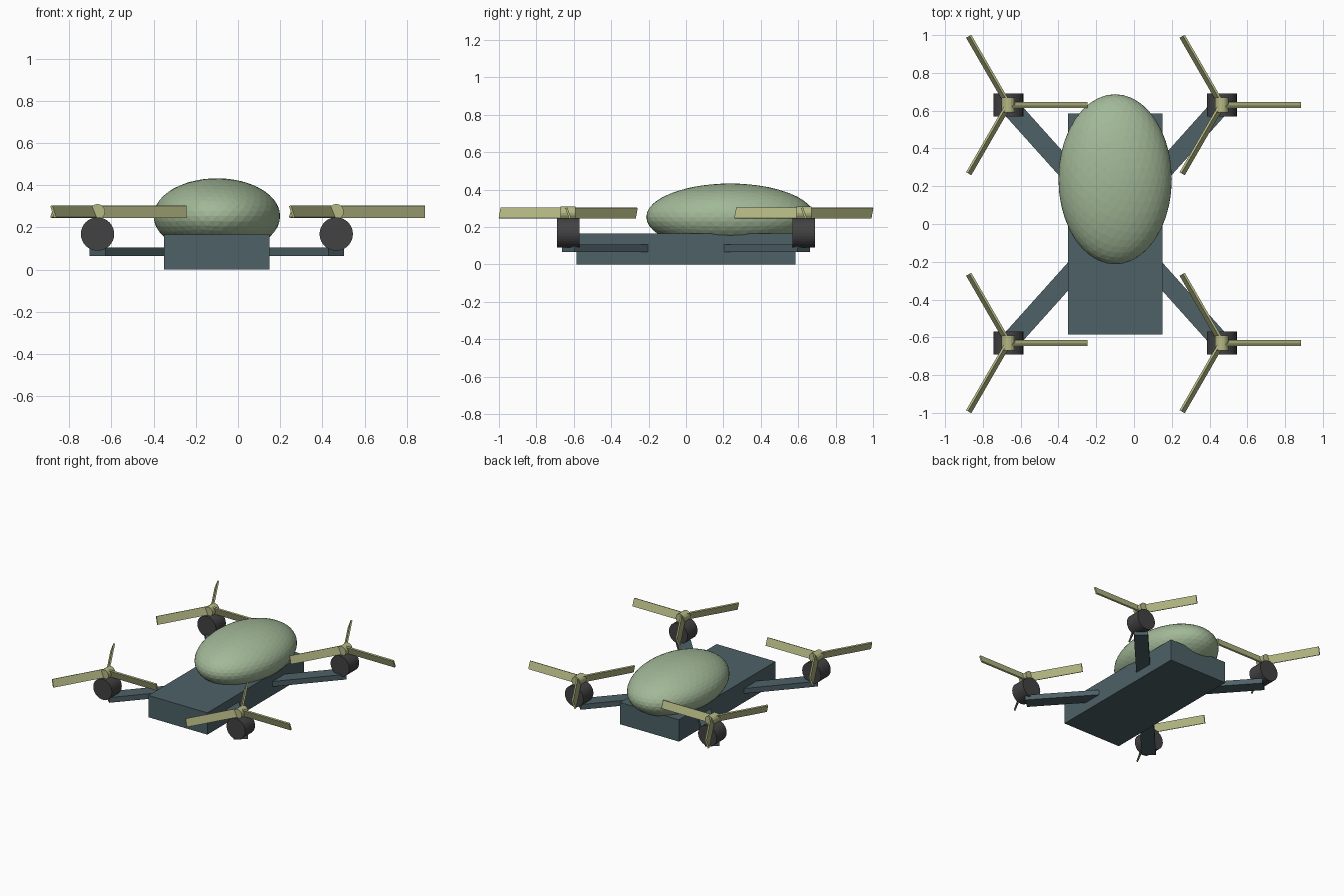
import bpy, bmesh
from math import radians, atan2, hypot
from mathutils import Matrix, Vector

if "Cube" in bpy.data.objects:
    bpy.data.objects.remove(bpy.data.objects["Cube"])

CX = -0.10                      # body centre line
MX, MY = 0.565, 0.63            # motor offsets from body centre


def material(name, rgb):
    m = bpy.data.materials.new(name)
    m.diffuse_color = (*rgb, 1)
    m.use_nodes = True
    m.node_tree.nodes["Principled BSDF"].inputs["Base Color"].default_value = m.diffuse_color
    return m


FRAME = material("frame_slate", (0.075, 0.12, 0.135))
CANOPY = material("canopy_green", (0.36, 0.48, 0.31))
MOTOR = material("motor_grey", (0.055, 0.055, 0.055))
BLADE = material("propeller_olive", (0.46, 0.48, 0.23))


def finish(name, bm, mat):
    me = bpy.data.meshes.new(name)
    bm.to_mesh(me)
    bm.free()
    me.materials.append(mat)
    ob = bpy.data.objects.new(name, me)
    bpy.context.collection.objects.link(ob)
    return ob


def add_box(bm, size, matrix):
    bmesh.ops.create_cube(bm, size=1, matrix=matrix @ Matrix.Diagonal((*size, 1)))


def add_y_cylinder(bm, radius, length, sides, centre):
    bmesh.ops.create_cone(bm, cap_ends=True, segments=sides, radius1=radius,
                          radius2=radius, depth=length,
                          matrix=Matrix.Translation(centre) @ Matrix.Rotation(radians(90), 4, 'X'))


# Body slab
bm = bmesh.new()
add_box(bm, (0.50, 1.17, 0.167), Matrix.Translation((CX, 0, 0.0835)))
finish("body", bm, FRAME)

# Egg-shaped canopy
bm = bmesh.new()
bmesh.ops.create_icosphere(bm, subdivisions=4, radius=1,
                           matrix=Matrix.Translation((CX, 0.237, 0.254))
                           @ Matrix.Diagonal((0.30, 0.45, 0.179, 1)))
finish("canopy", bm, CANOPY)

for sx, side in ((-1, "left"), (1, "right")):
    for sy, end in ((-1, "front"), (1, "back")):
        tag = f"{end}_{side}"
        x, y = CX + sx * MX, sy * MY

        # Arm running from the body centre out to the motor
        bm = bmesh.new()
        length = hypot(MX, MY)
        add_box(bm, (length, 0.10, 0.04),
                Matrix.Translation(((CX + x) / 2, y / 2, 0.086))
                @ Matrix.Rotation(atan2(sy * MY, sx * MX), 4, 'Z'))
        finish("arm_" + tag, bm, FRAME)

        # Motor drum lying along y
        bm = bmesh.new()
        add_y_cylinder(bm, 0.079, 0.12, 32, Vector((x, y, 0.169)))
        motor = finish("motor_" + tag, bm, MOTOR)

        # Propeller: small hub and three pitched blades
        bm = bmesh.new()
        hub = Vector((x, y, 0.275))
        add_y_cylinder(bm, 0.036, 0.08, 16, hub)
        for i in range(3):
            add_box(bm, (0.42, 0.012, 0.06),
                    Matrix.Translation(hub)
                    @ Matrix.Rotation(radians(120 * i), 4, 'Z')
                    @ Matrix.Translation((0.21, 0, 0))
                    @ Matrix.Rotation(radians(20), 4, 'X'))
        finish("propeller_" + tag, bm, BLADE)
